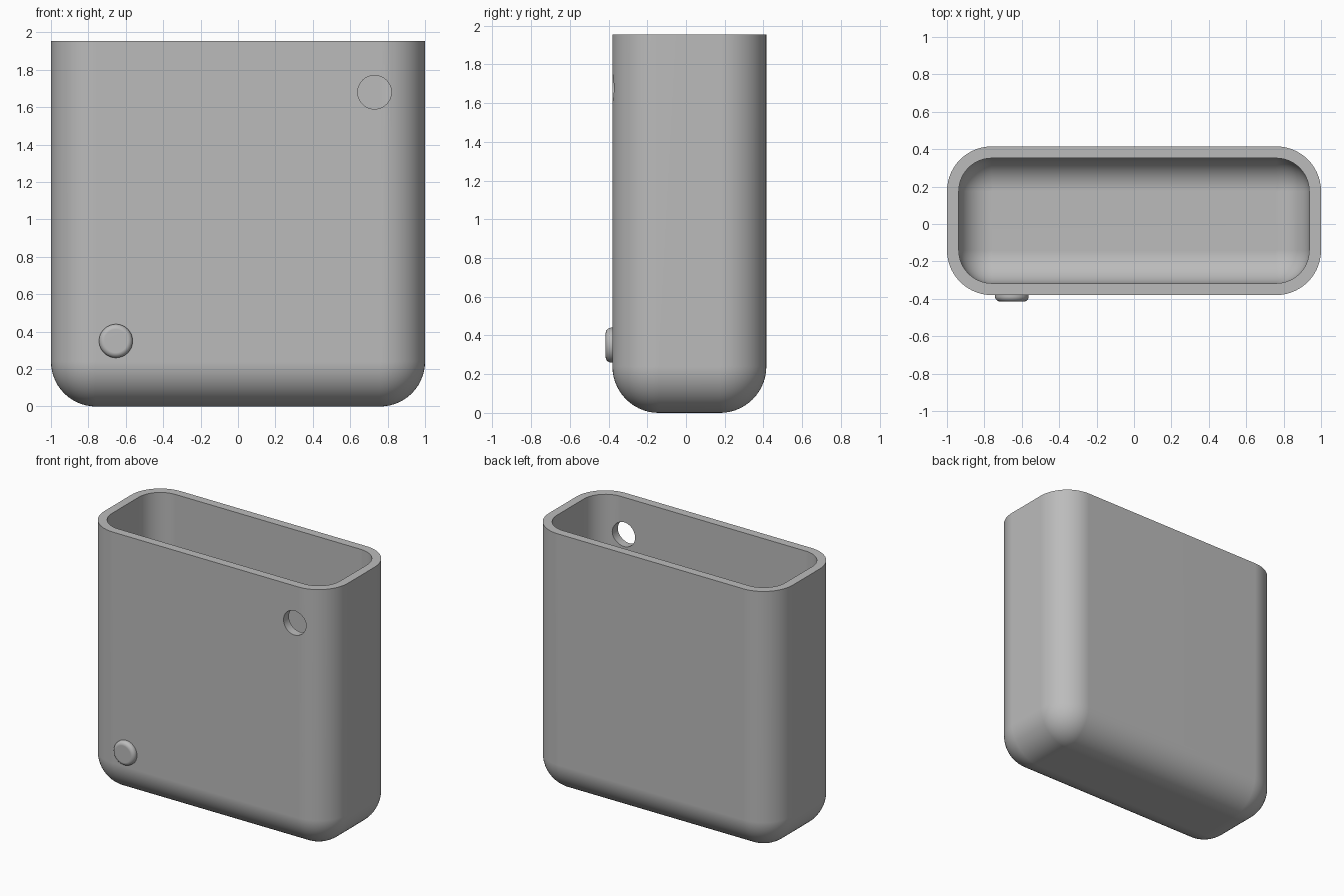
import bpy, bmesh, math
from mathutils import Matrix

cube = bpy.data.objects.get("Cube")
if cube:
    bpy.data.objects.remove(cube, do_unlink=True)

HALF_X, HALF_Y, HEIGHT = 1.0, 0.3975, 1.955
CENTRE_Y, RADIUS, WALL = 0.0175, 0.24, 0.063
FRONT_Y = CENTRE_Y - HALF_Y
STEPS = 14

grey = bpy.data.materials.new("plain_grey")
grey.use_nodes = True
colour = (0.5, 0.5, 0.5, 1)
grey.diffuse_color = colour
grey.node_tree.nodes["Principled BSDF"].inputs["Base Color"].default_value = colour


def make_object(name, bm):
    bmesh.ops.recalc_face_normals(bm, faces=bm.faces)
    mesh = bpy.data.meshes.new(name)
    bm.to_mesh(mesh)
    bm.free()
    mesh.materials.append(grey)
    obj = bpy.data.objects.new(name, mesh)
    bpy.context.collection.objects.link(obj)
    return obj


def activate(obj):
    bpy.ops.object.select_all(action='DESELECT')
    obj.select_set(True)
    bpy.context.view_layer.objects.active = obj


def smooth(obj, degrees=35):
    activate(obj)
    bpy.ops.object.shade_smooth_by_angle(angle=math.radians(degrees))
    mod = obj.modifiers.new("flat_wall_normals", 'WEIGHTED_NORMAL')
    mod.keep_sharp = True


def rounded_ring(bm, inset, z):
    """Rounded rectangle loop, moved inwards by inset."""
    r = max(RADIUS - inset, 0)
    verts = []
    for i, (sx, sy) in enumerate([(1, 1), (-1, 1), (-1, -1), (1, -1)]):
        for k in range(STEPS + 1):
            a = math.pi / 2 * (i + k / STEPS)
            verts.append(bm.verts.new((sx * (HALF_X - RADIUS) + r * math.cos(a),
                                       CENTRE_Y + sy * (HALF_Y - RADIUS) + r * math.sin(a), z)))
    return verts


def bridge(bm, a, b):
    n = len(a)
    for i in range(n):
        j = (i + 1) % n
        bm.faces.new((a[i], a[j], b[j], b[i]))


# Open container: outer skin from the floor up, then inner skin back down
bm = bmesh.new()
angles = [math.pi / 2 * k / STEPS for k in range(STEPS + 1)]
inner_r = RADIUS - WALL
sections = [(RADIUS * (1 - math.sin(a)), RADIUS * (1 - math.cos(a))) for a in angles]
sections += [(0, HEIGHT), (WALL, HEIGHT)]
sections += [(RADIUS - inner_r * math.sin(a), RADIUS - inner_r * math.cos(a)) for a in reversed(angles)]
rings = [rounded_ring(bm, inset, z) for inset, z in sections]
for lower, upper in zip(rings, rings[1:]):
    bridge(bm, lower, upper)
bm.faces.new(rings[0])
bm.faces.new(rings[-1])
bmesh.ops.remove_doubles(bm, verts=bm.verts, dist=1e-5)
container = make_object("container", bm)

# Round hole through the front wall
bm = bmesh.new()
bmesh.ops.create_cone(bm, cap_ends=True, segments=48, radius1=0.09, radius2=0.09, depth=0.4,
                      matrix=Matrix.Translation((0.73, FRONT_Y, 1.68)) @ Matrix.Rotation(math.pi / 2, 4, 'X'))
cutter = make_object("hole_cutter", bm)
cutter.hide_render = True
activate(container)
cut = container.modifiers.new("hole", 'BOOLEAN')
cut.operation, cut.solver, cut.object = 'DIFFERENCE', 'EXACT', cutter
bpy.ops.object.modifier_apply(modifier=cut.name)
bpy.data.objects.remove(cutter, do_unlink=True)
smooth(container)

# Button with a rounded rim, on the front wall
bm = bmesh.new()
bmesh.ops.create_cone(bm, cap_ends=True, segments=48, radius1=0.09, radius2=0.09, depth=0.06,
                      matrix=Matrix.Translation((-0.653, FRONT_Y - 0.005, 0.35)) @ Matrix.Rotation(math.pi / 2, 4, 'X'))
front_y = min(v.co.y for v in bm.verts)
rim = [e for e in bm.edges if all(v.co.y < front_y + 1e-4 for v in e.verts)]
bmesh.ops.bevel(bm, geom=rim, offset=0.028, segments=6, profile=0.5, affect='EDGES')
smooth(make_object("button", bm))
